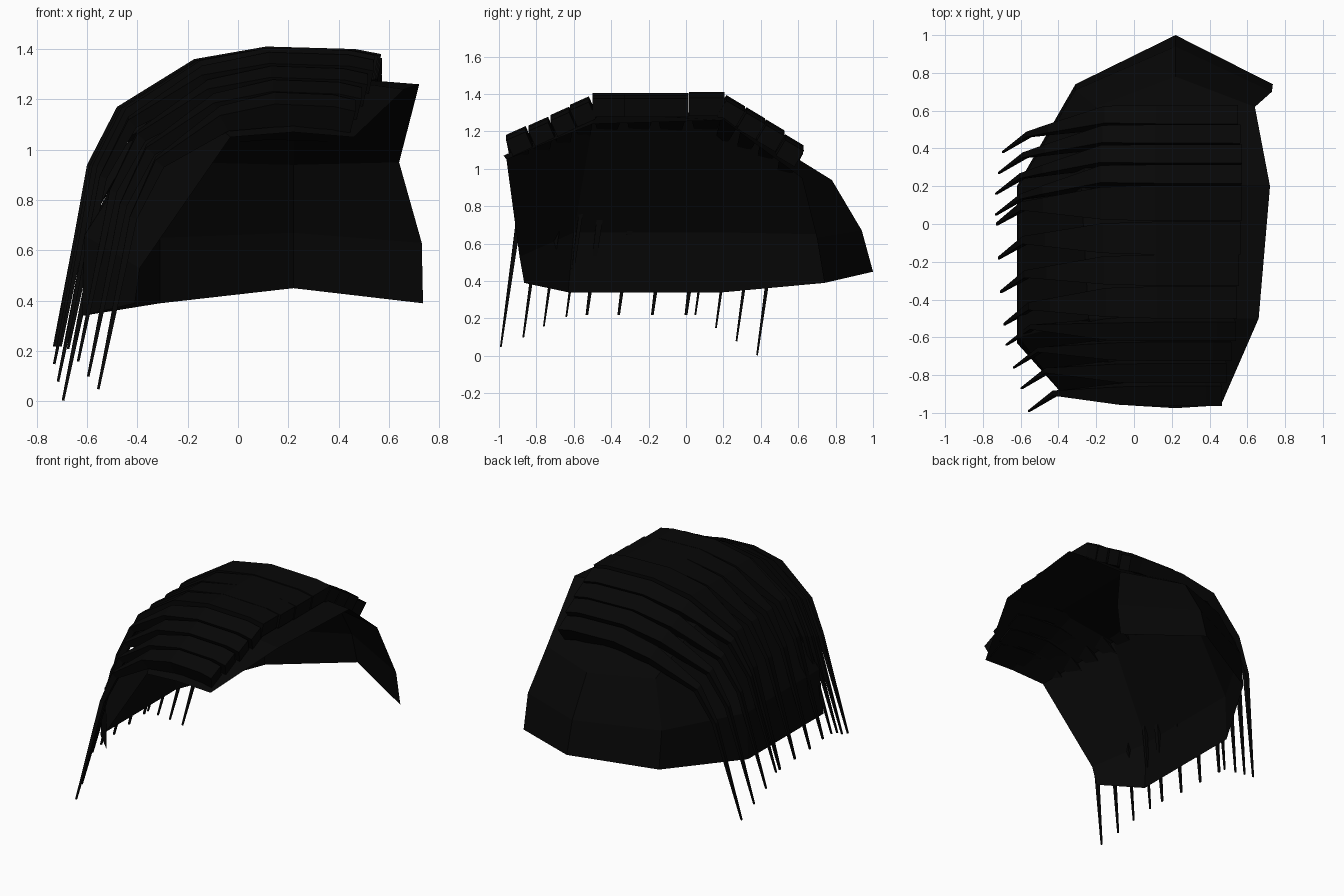
import bpy
import math
from mathutils import Vector

hair = bpy.data.materials.new("black_hair")
hair.diffuse_color = (0.002, 0.002, 0.002, 1)


def make(name, verts, faces):
    me = bpy.data.meshes.new(name)
    me.from_pydata(verts, [], faces)
    me.materials.append(hair)
    me.update()
    ob = bpy.data.objects.new(name, me)
    bpy.context.collection.objects.link(ob)
    return ob


# Scalp shell: two rows run from the front left round the back to the right edge
rim = [(-.41, -.865, .39), (-.62, -.63, .34), (-.62, .2, .34), (-.31, .74, .39), (.22, 1, .45), (.735, .74, .39)]
band = [(-.39, -.89, .53), (-.61, -.6, .66), (-.61, .2, .66), (-.31, .71, .65), (.22, .94, .67), (.73, .7, .63)]
# back of the head, then the left, middle and right lines of the crown
back = [(-.2, .62, .95), (.22, .78, .94), (.64, .62, .95)]
crown = [(-.03, -.96, 1.05), (-.24, -.5, 1.24), (-.28, .2, 1.26),
         (.22, -.975, 1.07), (.22, -.5, 1.3), (.22, .2, 1.3),
         (.46, -.96, 1.05), (.66, -.5, 1.24), (.72, .2, 1.26)]
faces = [(c, c + 6, c + 7, c + 1) for c in range(5)]
faces += [(6, 15, 16, 7), (7, 16, 17, 8), (8, 17, 12, 9), (9, 12, 13, 10), (10, 13, 14, 11),
          (17, 20, 13, 12), (20, 23, 14, 13),
          (15, 18, 19, 16), (16, 19, 20, 17), (18, 21, 22, 19), (19, 22, 23, 20)]
make("scalp_shell", rim + band + back + crown, faces)

# Swept strand: (x, top z, share of width, depth, share of the sideways shift)
PATH = [(.575, 1.38, 1, .1, -.6), (.47, 1.4, 1, .1, -.5), (.11, 1.41, 1, .1, .2),
        (-.18, 1.36, .9, .075, .6), (-.49, 1.17, .42, .045, .9),
        (-.61, .94, .24, .03, 1), (-.74, .22, .08, .01, 1)]

# Each strand: centre y, width, top z, slope, tip x, tip y, tip z
STRANDS = [
    (-.91, .115, 1.205, .45, -.56, -.99, .05), (-.79, .115, 1.255, .45, -.60, -.87, .10),
    (-.675, .11, 1.31, .45, -.64, -.76, .16), (-.57, .11, 1.365, .45, -.68, -.64, .21),
    (-.415, .17, 1.405, 0, -.69, -.53, .22), (-.245, .165, 1.405, 0, -.71, -.36, .22),
    (-.075, .175, 1.405, 0, -.72, -.18, .22), (.11, .19, 1.41, 0, -.73, 0, .22),
    (.265, .115, 1.365, -.6, -.735, .05, .22), (.372, .115, 1.30, -.6, -.735, .16, .15),
    (.477, .115, 1.235, -.6, -.72, .27, .08), (.58, .115, 1.155, -.6, -.70, .38, .005)]

for i, (cy, width, top, slope, tx, ty, tz) in enumerate(STRANDS):
    a0 = math.atan(slope)
    dx, dz = tx + .74, top - 1.41
    # centre line: straight over the head, drifting forward to the tip
    knee = ty + .095
    ys = (cy, cy, cy, cy, cy * .3 + knee * .7, knee, ty)
    pts = [Vector((x + dx * s, ys[k], tz if k == 6 else z + dz))
           for k, (x, z, w, d, s) in enumerate(PATH)]
    vs = []
    for k, (x, z, w, d, s) in enumerate(PATH):
        t = pts[min(k + 1, 6)] - pts[max(k - 1, 0)]
        n = Vector((t.z, 0, -t.x)).normalized()
        a = a0 * max(n.z, 0)
        across = Vector((0, math.cos(a), math.sin(a))) * width * w / 2
        n = Vector((n.x, -math.sin(a) * n.z, math.cos(a) * n.z)) * d
        p = pts[k]
        vs += [p - across, p + across, p + across - n, p - across - n]
    fs = [(k * 4 + j, k * 4 + (j + 1) % 4, k * 4 + 4 + (j + 1) % 4, k * 4 + 4 + j)
          for k in range(6) for j in range(4)]
    fs += [(3, 2, 1, 0), (24, 25, 26, 27)]
    make(f"swept_strand_{i + 1}", vs, fs)
